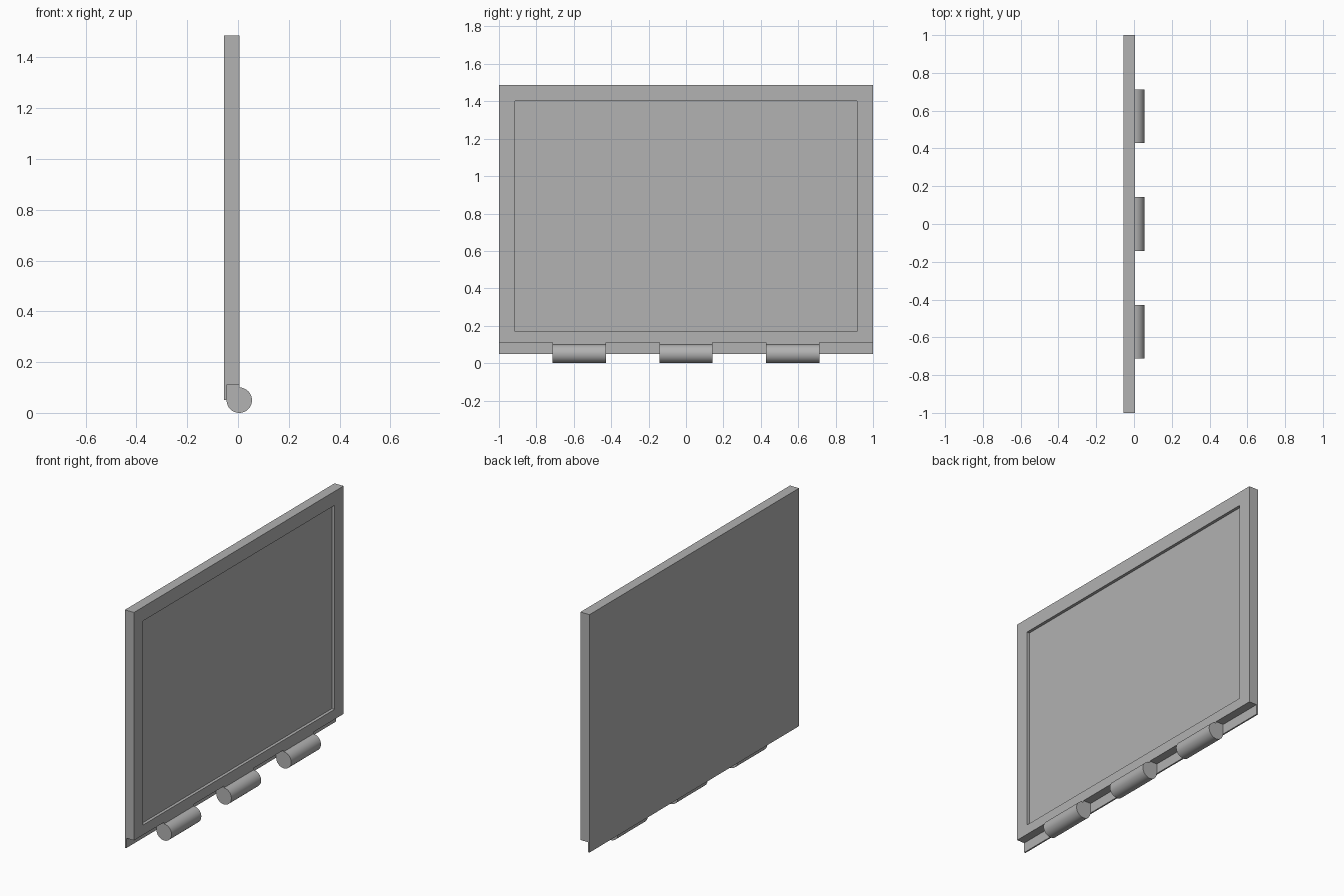
import bpy, bmesh, math

if "Cube" in bpy.data.objects:
    bpy.data.objects.remove(bpy.data.objects["Cube"])

grey = bpy.data.materials.new("plain grey")
grey.diffuse_color = (0.445, 0.445, 0.445, 1)
grey.use_nodes = True
grey.node_tree.nodes["Principled BSDF"].inputs["Base Color"].default_value = grey.diffuse_color

BACK, FRONT = -0.055, 0.005      # panel faces
BOTTOM, SLOT_TOP, TOP = 0.05, 0.11, 1.487
SLOT_X = -0.046                  # thin lip left behind the slot


def extrude_y(name, profile, y0, y1):
    """Extrude an (x, z) profile along y."""
    bm = bmesh.new()
    face = bm.faces.new([bm.verts.new((x, y0, z)) for x, z in profile])
    moved = bmesh.ops.extrude_face_region(bm, geom=[face])["geom"]
    verts = [v for v in moved if isinstance(v, bmesh.types.BMVert)]
    bmesh.ops.translate(bm, verts=verts, vec=(0, y1 - y0, 0))
    bmesh.ops.recalc_face_normals(bm, faces=bm.faces)
    mesh = bpy.data.meshes.new(name)
    obj = bpy.data.objects.new(name, mesh)
    bpy.context.collection.objects.link(obj)
    mesh.materials.append(grey)
    return obj, bm, mesh


# Panel with a hinge slot along its lower edge
obj, bm, mesh = extrude_y("panel", [
    (BACK, BOTTOM), (SLOT_X, BOTTOM), (SLOT_X, SLOT_TOP),
    (FRONT, SLOT_TOP), (FRONT, TOP), (BACK, TOP)], -1, 1)
# Recessed field inside an even border
front = max(bm.faces, key=lambda f: f.calc_center_median().x)
bmesh.ops.inset_region(bm, faces=[front], thickness=0.12 - 0.0005)
bm.normal_update()
inner = bmesh.ops.extrude_face_region(bm, geom=[front])["geom"]
bmesh.ops.delete(bm, geom=[front], context="FACES_ONLY")
bmesh.ops.translate(bm, verts=[v for v in inner if isinstance(v, bmesh.types.BMVert)],
                    vec=(-0.018, 0, 0))
# Shift the recess's lower edge to its border height
for v in bm.verts:
    if abs(v.co.y) < 0.95 and v.co.z < 0.5:
        v.co.z = 0.17
bmesh.ops.recalc_face_normals(bm, faces=bm.faces)
bm.to_mesh(mesh)
bm.free()

# Hinges: a round barrel with a square heel set into the slot
R, CX, CZ, N = 0.05, FRONT, 0.05, 48
arc = [(CX + R * math.cos(a), CZ + R * math.sin(a))
       for a in (math.pi + 1.5 * math.pi * i / N for i in range(N + 1))]
profile = arc + [(FRONT, SLOT_TOP), (SLOT_X, SLOT_TOP), (SLOT_X, CZ)]
for i, y in enumerate((-0.571, 0, 0.571)):
    obj, bm, mesh = extrude_y(f"hinge_{i + 1}", profile, y - 0.142, y + 0.142)
    bm.to_mesh(mesh)
    bm.free()
    bpy.ops.object.select_all(action="DESELECT")
    obj.select_set(True)
    bpy.context.view_layer.objects.active = obj
    bpy.ops.object.shade_smooth_by_angle(angle=math.radians(30))
